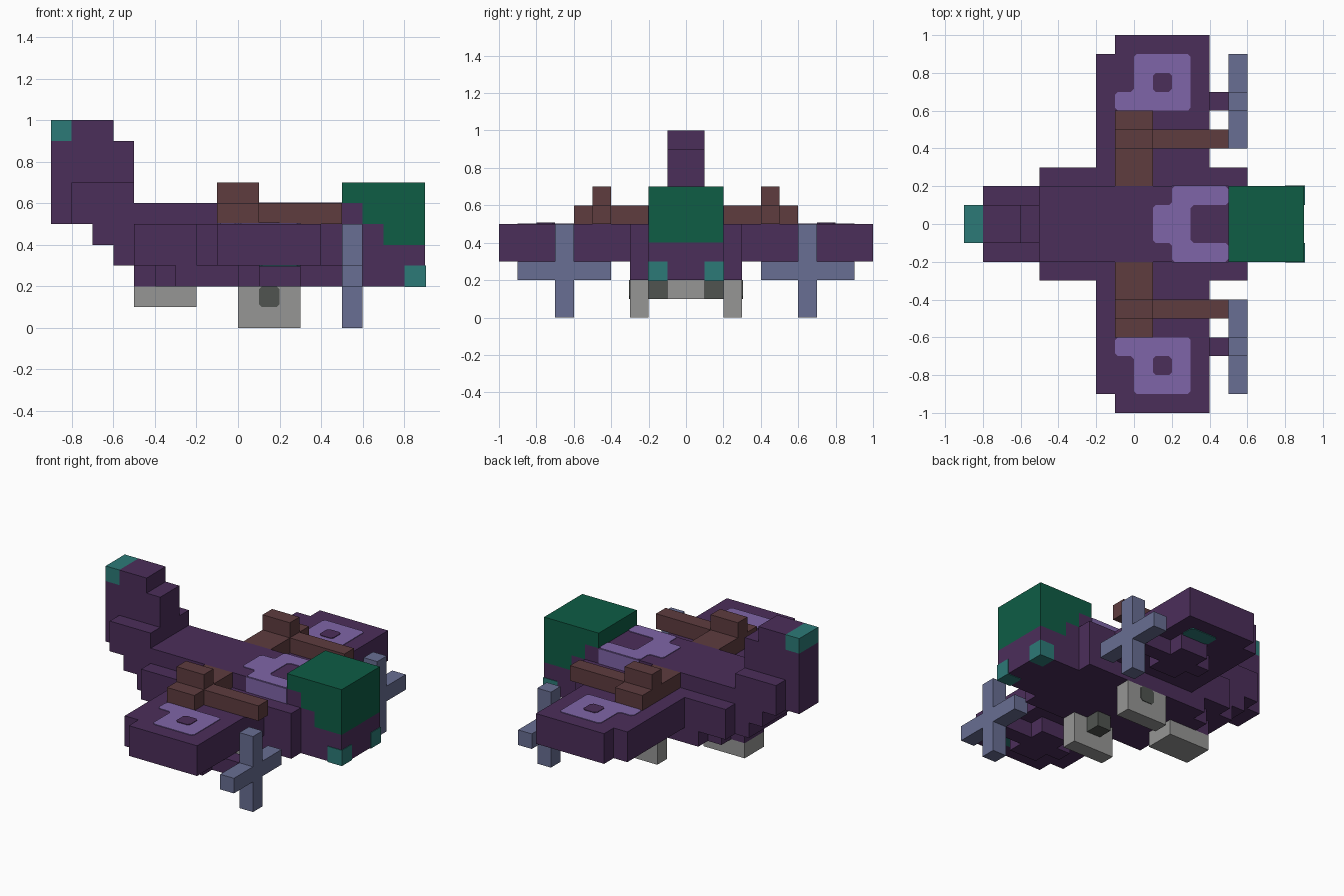
import bpy, bmesh

cube = bpy.data.objects.get("Cube")
if cube:
    bpy.data.objects.remove(cube, do_unlink=True)


def material(name, rgb):
    lin = [(c / 255 / 12.92) if c < 10 else ((c / 255 + 0.055) / 1.055) ** 2.4 for c in rgb]
    m = bpy.data.materials.new(name)
    m.use_nodes = True
    m.diffuse_color = (*lin, 1)
    bsdf = m.node_tree.nodes["Principled BSDF"]
    bsdf.inputs["Base Color"].default_value = (*lin, 1)
    bsdf.inputs["Roughness"].default_value = 0.8
    return m


PURPLE = material("dark purple", (75, 46, 90))
LILAC = material("light purple", (127, 101, 168))
GREEN = material("canopy green", (14, 93, 69))
TEAL = material("teal", (44, 122, 119))
BROWN = material("brown", (94, 60, 63))
GREY = material("grey", (150, 150, 149))
DARK = material("dark grey", (80, 84, 80))
STEEL = material("steel blue", (104, 110, 147))
T = 0.004  # painted plate thickness


def prism(name, pts, axis, lo, hi, mat, chamfer=0):
    """Extrude a 2D outline along an axis; the outline uses the other two axes in order."""
    def place(p, d):
        return {"x": (d, p[0], p[1]), "y": (p[0], d, p[1]), "z": (p[0], p[1], d)}[axis]
    lo, hi = sorted((lo, hi))
    bm = bmesh.new()
    face = bm.faces.new([bm.verts.new(place(p, lo)) for p in pts])
    if chamfer:
        bmesh.ops.bevel(bm, geom=bm.verts[:], offset=chamfer, segments=1, affect="VERTICES")
        face = bm.faces[:][0]
    out = bmesh.ops.extrude_face_region(bm, geom=[face], use_keep_orig=True)
    shift = [b - a for a, b in zip(place((0, 0), lo), place((0, 0), hi))]
    bmesh.ops.translate(bm, vec=shift, verts=[v for v in out["geom"] if isinstance(v, bmesh.types.BMVert)])
    bmesh.ops.recalc_face_normals(bm, faces=bm.faces[:])
    me = bpy.data.meshes.new(name)
    bm.to_mesh(me)
    bm.free()
    me.materials.append(mat)
    ob = bpy.data.objects.new(name, me)
    bpy.context.collection.objects.link(ob)
    return ob


def rect(a0, a1, b0, b1):
    return [(a0, b0), (a1, b0), (a1, b1), (a0, b1)]


def box(name, x, y, z, mat):
    return prism(name, rect(*x, *y), "z", *z, mat)


def mirrored(half):
    """Close a +y outline with its reflection."""
    return half + [(x, -y) for x, y in reversed(half)]


# Fuselage with nose step and rising tail boom
prism("fuselage", [(-.5, .3), (.5, .3), (.5, .2), (.9, .2), (.9, .4), (.7, .4), (.7, .5), (.6, .5),
                   (.6, .6), (-.5, .6), (-.5, .7), (-.8, .7), (-.8, .5), (-.7, .5), (-.7, .4),
                   (-.6, .4), (-.6, .3)], "y", -.2, .2, PURPLE)
box("fuselage_sides", (-.5, .6), (-.3, .3), (.3, .5), PURPLE)
prism("belly", mirrored([(-.5, .1), (-.4, .1), (-.4, .2), (-.3, .2), (-.3, .3), (.6, .3)]),
      "z", .2, .3, PURPLE)

# Canopy
prism("canopy", [(.5, .6), (.6, .6), (.6, .5), (.7, .5), (.7, .4), (.9, .4), (.9, .7), (.5, .7)],
      "y", -.2, .2, GREEN)

# Tail fin with coloured tip
prism("tail_fin", [(-.9, .5), (-.5, .5), (-.5, .9), (-.6, .9), (-.6, 1), (-.8, 1), (-.8, .9), (-.9, .9)],
      "y", -.1, .1, PURPLE)
box("tail_light", (-.9, -.8), (-.1, .1), (.9, 1), TEAL)

# Painted mark on the fuselage roof
prism("roof_mark", mirrored([(.1, .1), (.2, .1), (.2, .2), (.5, .2), (.5, .1), (.3, .1)]),
      "z", .6, .6 + T, LILAC, .015)

# Tail wheel
box("tail_wheel", (-.5, -.2), (-.1, .1), (.1, .2), GREY)

# Parts repeated on both sides
for s, side in ((1, "back"), (-1, "front")):
    def sbox(name, x, y, z, mat):
        return box(f"{name}_{side}", x, sorted((s * y[0], s * y[1])), z, mat)

    def flat(name, pts, z0, z1, mat, chamfer=0):
        return prism(f"{name}_{side}", [(x, s * y) for x, y in pts], "z", z0, z1, mat, chamfer)

    # Wing with painted marks above and below
    flat("wing", [(-.2, .3), (.4, .3), (.4, 1), (-.1, 1), (-.1, .9), (-.2, .9)], .3, .5, PURPLE)
    flat("wing_mark", [(-.1, .6), (.3, .6), (.3, .9), (0, .9), (0, .7), (-.1, .7)],
         .5, .5 + T, LILAC, .015)
    flat("wing_mark_centre", rect(.1, .2, .7, .8), .5, .5 + 2 * T, PURPLE, .015)
    flat("wing_lower_mark", rect(.1, .3, .8, .9), .3 - T, .3, TEAL, .015)

    # Engine under the wing, and its propeller
    flat("engine", [(0, .6), (.1, .6), (.1, .5), (.3, .5), (.3, .6), (.5, .6), (.5, .7),
                    (.3, .7), (.3, .8), (.1, .8), (.1, .7), (0, .7)], .2, .3, PURPLE)
    blades = [(.6, 0), (.7, 0), (.7, .2), (.9, .2), (.9, .3), (.7, .3), (.7, .5), (.6, .5),
              (.6, .3), (.4, .3), (.4, .2), (.6, .2)]
    prism(f"propeller_{side}", [(s * y, z) for y, z in blades], "x", .5, .6, STEEL)

    # Gun on the wing
    sbox("gun_mount", (-.1, .1), (.2, .6), (.5, .6), BROWN)
    sbox("gun_body", (-.1, .1), (.4, .5), (.6, .7), BROWN)
    sbox("gun_barrel", (.1, .5), (.4, .5), (.5, .6), BROWN)

    # Landing wheel, inner axle and hub plate
    sbox("wheel", (0, .3), (.2, .3), (0, .2), GREY)
    sbox("axle", (.1, .2), (.1, .2), (.1, .2), DARK)
    prism(f"wheel_hub_{side}", rect(.1, .2, .1, .2), "y", s * .3, s * (.3 + T), DARK, .015)

    # Nose lamp and roof mark continued down the side
    sbox("nose_lamp", (.8, .9 + T), (.1, .2 + T), (.2 - T, .3), TEAL)
    prism(f"side_mark_{side}", rect(.2, .5, .5, .6), "y", s * .2, s * (.2 + T), LILAC)
